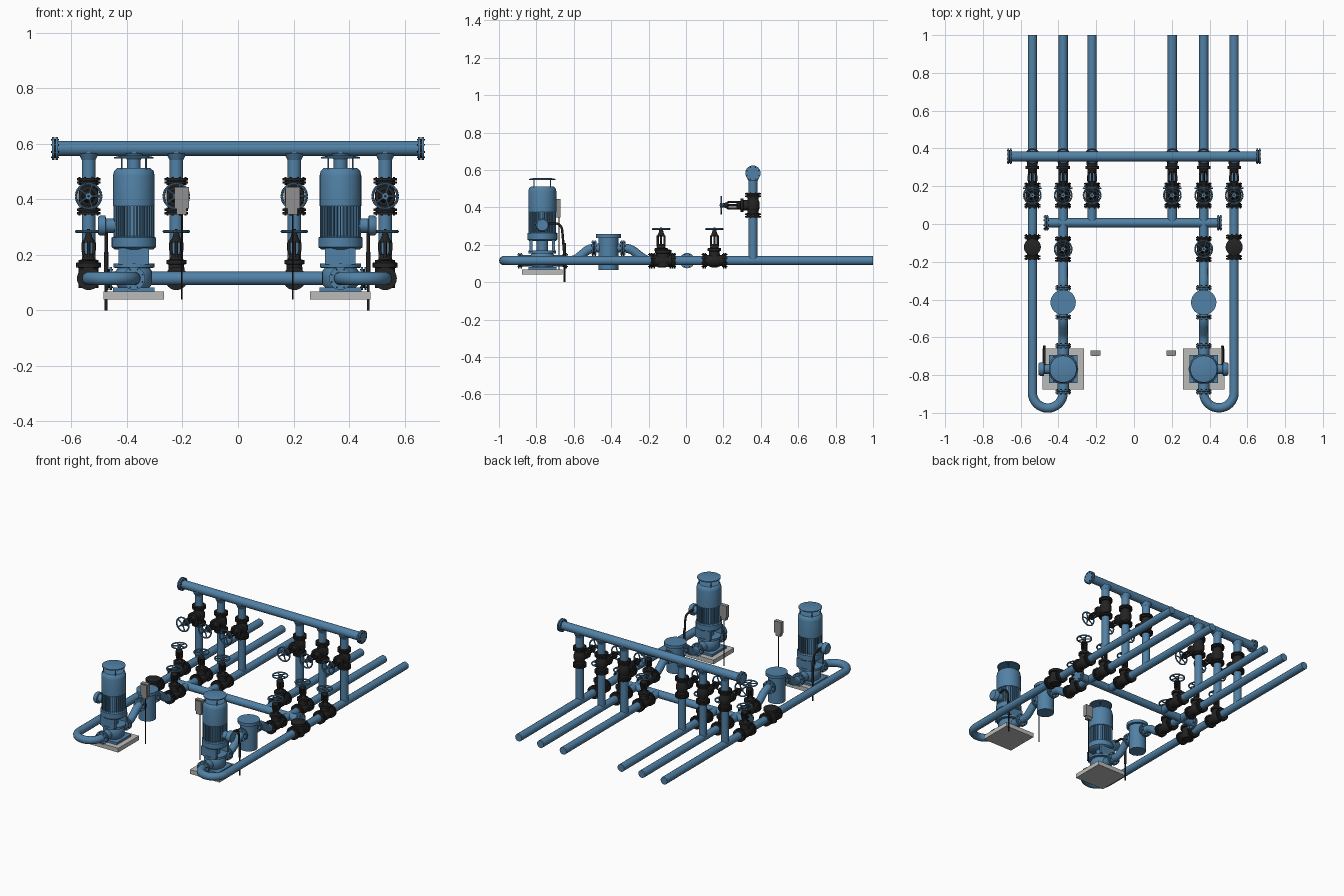
import bpy, bmesh, math
from mathutils import Vector, Matrix

cube = bpy.data.objects.get("Cube")
if cube:
    bpy.data.objects.remove(cube)

MATS = []


def material(name, rgb):
    m = bpy.data.materials.new(name)
    m.use_nodes = True
    m.diffuse_color = (*rgb, 1)
    m.node_tree.nodes["Principled BSDF"].inputs["Base Color"].default_value = (*rgb, 1)
    MATS.append(m)
    return len(MATS) - 1


BLUE = material("blue paint", (0.082, 0.22, 0.38))
BLACK = material("black iron", (0.017, 0.017, 0.018))
PALE = material("concrete grey", (0.5, 0.5, 0.49))
GREY = material("box grey", (0.28, 0.28, 0.28))
X, Y, Z = Vector((1, 0, 0)), Vector((0, 1, 0)), Vector((0, 0, 1))


class Part:
    """Collects simple solids into one mesh."""

    def __init__(self):
        self.bm = bmesh.new()

    def lathe(self, origin, axis, profile, mat, seg=28):
        # Profile pairs are (radius, distance along axis)
        rot = Vector(axis).to_track_quat('Z', 'Y')
        rings = []
        for r, h in profile:
            rings.append([self.bm.verts.new(Vector(origin) + rot @ Vector(
                (r * math.cos(math.tau * i / seg), r * math.sin(math.tau * i / seg), h)))
                for i in range(seg)])
        faces = [self.bm.faces.new(rings[0][::-1]), self.bm.faces.new(rings[-1])]
        for a, b in zip(rings, rings[1:]):
            for i in range(seg):
                j = (i + 1) % seg
                faces.append(self.bm.faces.new((a[i], a[j], b[j], b[i])))
        for f in faces:
            f.material_index = mat

    def rod(self, a, b, r, mat, seg=24):
        d = Vector(b) - Vector(a)
        self.lathe(a, d, [(r, 0), (r, d.length)], mat, seg)

    def box(self, centre, size, mat, spin=0):
        m = Matrix.Translation(centre) @ Matrix.Rotation(spin, 4, 'Z') @ Matrix.Diagonal((*size, 1))
        verts = bmesh.ops.create_cube(self.bm, size=1, matrix=m)['verts']
        for f in {f for v in verts for f in v.link_faces}:
            f.material_index = mat

    def flange(self, centre, axis, mat, r=0.041):
        # Bolted pair of discs with a thin gap
        c, axis = Vector(centre), Vector(axis)
        for s in (-1, 1):
            self.rod(c + axis * s * 0.002, c + axis * s * 0.01, r, mat)
        self.rod(c - axis * 0.003, c + axis * 0.003, r * 0.8, BLACK)
        rot = axis.to_track_quat('Z', 'Y')
        for i in range(8):
            a = math.tau * (i + 0.5) / 8
            p = c + rot @ Vector((math.cos(a), math.sin(a), 0)) * r * 0.83
            self.rod(p - axis * 0.014, p + axis * 0.014, 0.0035, BLACK, 6)

    def mesh(self, name):
        bmesh.ops.recalc_face_normals(self.bm, faces=self.bm.faces)
        me = bpy.data.meshes.new(name)
        self.bm.to_mesh(me)
        self.bm.free()
        return finish(me)


def finish(me):
    for m in MATS:
        me.materials.append(m)
    me.polygons.foreach_set("use_smooth", [True] * len(me.polygons))
    me.set_sharp_from_angle(angle=math.radians(40))
    return me


def place(name, me, loc=(0, 0, 0), rot=(0, 0, 0)):
    ob = bpy.data.objects.new(name, me)
    ob.location, ob.rotation_euler = loc, rot
    bpy.context.scene.collection.objects.link(ob)
    return ob


def bent_pipe(name, pts, r, mat, fillet=0.0):
    # Sweep a round section along a path, rounding its corners
    pts = [Vector(p) for p in pts]
    path = [pts[0]]
    for a, b, c in zip(pts, pts[1:], pts[2:]):
        if fillet:
            p, q = b + (a - b).normalized() * fillet, b + (c - b).normalized() * fillet
            path += [p.lerp(b, t / 6).lerp(b.lerp(q, t / 6), t / 6) for t in range(7)]
        else:
            path.append(b)
    path.append(pts[-1])
    cu = bpy.data.curves.new(name, 'CURVE')
    cu.dimensions, cu.bevel_depth, cu.bevel_resolution, cu.use_fill_caps = '3D', r, 5, True
    sp = cu.splines.new('POLY')
    sp.points.add(len(path) - 1)
    for v, p in zip(sp.points, path):
        v.co = (*p, 1)
    tmp = place(name + "_path", cu)
    me = bpy.data.meshes.new_from_object(tmp.evaluated_get(bpy.context.evaluated_depsgraph_get()))
    bpy.data.objects.remove(tmp)
    me.materials.clear()
    finish(me)
    for p in me.polygons:
        p.material_index = mat
    me.name = name
    place(name, me)


def valve_body(p):
    p.rod(-Y * 0.055, Y * 0.055, 0.029, BLACK)
    p.lathe(-Y * 0.034, Y, [(0.028, 0), (0.036, 0.02), (0.036, 0.048), (0.028, 0.068)], BLACK)
    for s in (-1, 1):
        p.flange(Y * s * 0.055, Y, BLACK, 0.042)


# Gate valve: pipe along y, stem up
gate = Part()
valve_body(gate)
gate.lathe((0, 0, 0), Z, [(0.03, 0), (0.028, 0.05), (0.036, 0.052), (0.036, 0.066),
                          (0.024, 0.068), (0.016, 0.088)], BLACK)
for s in (-1, 1):
    gate.rod((s * 0.012, 0, 0.075), (s * 0.02, 0, 0.1), 0.006, BLACK, 10)
    gate.rod((s * 0.02, 0, 0.1), (s * 0.02, 0, 0.13), 0.006, BLACK, 10)
    gate.rod((s * 0.02, 0, 0.13), (0, 0, 0.15), 0.006, BLACK, 10)
    gate.rod((0, s * 0.018, 0.075), (0, s * 0.018, 0.135), 0.006, BLACK, 10)
gate.lathe((0, 0, 0.13), Z, [(0.022, 0), (0.013, 0.02), (0.01, 0.034)], BLACK, 16)
gate.rod((0, 0, 0.07), (0, 0, 0.178), 0.005, BLACK, 10)
gate.rod((0, 0, 0.163), (0, 0, 0.175), 0.012, BLUE, 16)
for i in range(5):
    a = math.tau * i / 5
    gate.rod((0, 0, 0.169), (0.044 * math.cos(a), 0.044 * math.sin(a), 0.169), 0.004, BLUE, 8)
ring = [Vector((0.045 * math.cos(math.tau * i / 28), 0.045 * math.sin(math.tau * i / 28), 0.169))
        for i in range(28)]
for a, b in zip(ring, ring[1:] + ring[:1]):
    gate.rod(a, b, 0.0048, BLUE, 8)
GATE = gate.mesh("gate_valve")

# Check valve: low bolted cap instead of a stem
check = Part()
valve_body(check)
check.lathe((0, 0, 0), Z, [(0.036, -0.034), (0.036, 0.038), (0.045, 0.04), (0.045, 0.056),
                           (0.03, 0.06), (0.012, 0.064)], BLACK)
CHECK = check.mesh("check_valve")

H, R, TOP = 0.115, 0.0245, 0.583
YB, YP, YS = 0.358, -0.768, -0.415   # riser row, pump and strainer positions


def header(name, x0, x1, y, z, r):
    p = Part()
    p.rod((x0, y, z), (x1, y, z), r, BLUE)
    for x in (x0 + 0.01, x1 - 0.01):
        p.flange((x, y, z), X, BLUE)
    place(name, p.mesh(name))


header("upper_header", -0.669, 0.669, YB, TOP, 0.027)
header("lower_header", -0.474, 0.463, 0.006, H, R)


def pump(name, x, s):
    p = Part()
    p.box((x, YP, 0.054), (0.218, 0.218, 0.028), PALE)
    p.box((x, YP, 0.075), (0.15, 0.15, 0.014), BLUE)
    # Volute with its two ports
    p.lathe((x, YP, 0), Z, [(0.05, 0.075), (0.066, 0.095), (0.066, 0.14), (0.058, 0.152),
                            (0.074, 0.154), (0.074, 0.168), (0.03, 0.17), (0.03, 0.225)], BLUE)
    p.rod((x, -0.89, H), (x, -0.64, H), 0.03, BLUE)
    for y in (-0.888, -0.645):
        p.flange((x, y, H), Y, BLUE)
    # Lantern walls
    for k in (-1, 1):
        p.box((x, YP + k * 0.06, 0.195), (0.11, 0.016, 0.06), BLUE)
    # Motor
    p.lathe((x, YP, 0), Z, [(0.07, 0.22), (0.08, 0.228), (0.08, 0.262), (0.066, 0.268), (0.066, 0.4)], BLUE)
    for i in range(36):
        a = math.tau * i / 36
        p.box((x + 0.066 * math.cos(a), YP + 0.066 * math.sin(a), 0.325), (0.016, 0.004, 0.12), BLUE, a)
    p.lathe((x, YP, 0), Z, [(0.075, 0.375), (0.075, 0.485), (0.071, 0.502), (0.06, 0.512)], BLUE, 36)
    # Rain canopy on four posts
    for i in range(4):
        a = math.tau * (i + 0.5) / 4
        px, py = x + 0.062 * math.cos(a), YP + 0.062 * math.sin(a)
        p.rod((px, py, 0.5), (px, py, 0.55), 0.003, BLUE, 8)
    p.lathe((x, YP, 0), Z, [(0.071, 0.546), (0.071, 0.552), (0.04, 0.558)], BLUE, 36)
    # Round terminal box on the outer side
    p.lathe((x, YP, 0.305), X * s, [(0.026, 0.06), (0.026, 0.1), (0.036, 0.102), (0.036, 0.122),
                                   (0.03, 0.13)], BLUE)
    place(name, p.mesh(name))
    cx = x + s * 0.1
    bent_pipe(name + "_cable", [(cx, YP + 0.02, 0.315), (cx, -0.665, 0.315), (cx, -0.65, 0.14)],
              0.0065, BLACK, 0.04)
    c = Part()
    c.rod((cx, -0.65, 0.12), (cx, -0.65, 0.21), 0.008, BLACK, 12)
    c.rod((cx, -0.65, 0), (cx, -0.65, 0.13), 0.005, BLACK, 12)
    place(name + "_conduit", c.mesh(name + "_conduit"))


def side(tag, s, outer, mid, inner, box_x):
    pump(tag + "_pump", mid, s)
    # Return loop from the pump front, running to the back
    cx, rad = (outer + mid) / 2, abs(outer - mid) / 2
    arc = [(cx - s * rad * math.cos(t * math.pi / 16), -0.893 - rad * math.sin(t * math.pi / 16), H)
           for t in range(17)]
    bent_pipe(tag + "_return_loop", [(mid, -0.88, H)] + arc + [(outer, 1, H)], R, BLUE)
    # Straight branches behind the lower header
    for nm, x in (("middle", mid), ("inner", inner)):
        p = Part()
        p.rod((x, 0.006, H), (x, 1, H), R, BLUE)
        place(f"{tag}_{nm}_branch", p.mesh(nm + "_branch"))
    # Risers and their valves
    for nm, x in (("outer", outer), ("middle", mid), ("inner", inner)):
        p = Part()
        p.rod((x, YB, H), (x, YB, TOP), R, BLUE)
        p.lathe((x, YB, TOP - 0.042), Z, [(R, 0), (0.036, 0.024)], BLUE)
        place(f"{tag}_{nm}_riser", p.mesh(nm + "_riser"))
        place(f"{tag}_{nm}_riser_valve", GATE, (x, YB, 0.411), (math.pi / 2, 0, 0))
        place(f"{tag}_{nm}_branch_valve", GATE, (x, 0.152, H))
    place(tag + "_feed_valve", GATE, (mid, -0.133, H))
    place(tag + "_check_valve", CHECK, (outer, -0.122, H))
    # Suction line climbing into and out of the strainer
    bent_pipe(tag + "_inlet_pipe", [(mid, 0.006, H), (mid, -0.215, H), (mid, -0.3, 0.182), (mid, YS, 0.182)],
              R, BLUE, 0.03)
    bent_pipe(tag + "_outlet_pipe", [(mid, -0.64, H), (mid, -0.595, H), (mid, -0.515, 0.182), (mid, YS, 0.182)],
              R, BLUE, 0.03)
    p = Part()
    p.lathe((mid, YS, 0), Z, [(0.053, 0.065), (0.053, 0.235), (0.067, 0.237), (0.067, 0.257)], BLUE, 36)
    for k in (-1, 1):
        p.flange((mid, YS + k * 0.077, 0.182), Y, BLUE)
    place(tag + "_strainer", p.mesh(tag + "_strainer"))
    # Control box on a thin post
    p = Part()
    p.rod((box_x, -0.68, 0.04), (box_x, -0.68, 0.36), 0.003, BLACK, 10)
    p.box((box_x, -0.683, 0.405), (0.052, 0.026, 0.078), GREY)
    p.box((box_x, -0.683, 0.357), (0.036, 0.022, 0.022), GREY)
    p.box((box_x, -0.697, 0.405), (0.042, 0.006, 0.066), GREY)
    place(tag + "_control_box", p.mesh(tag + "_control_box"))


side("right", -1, -0.538, -0.375, -0.222, -0.203)
side("left", 1, 0.53, 0.369, 0.203, 0.197)
